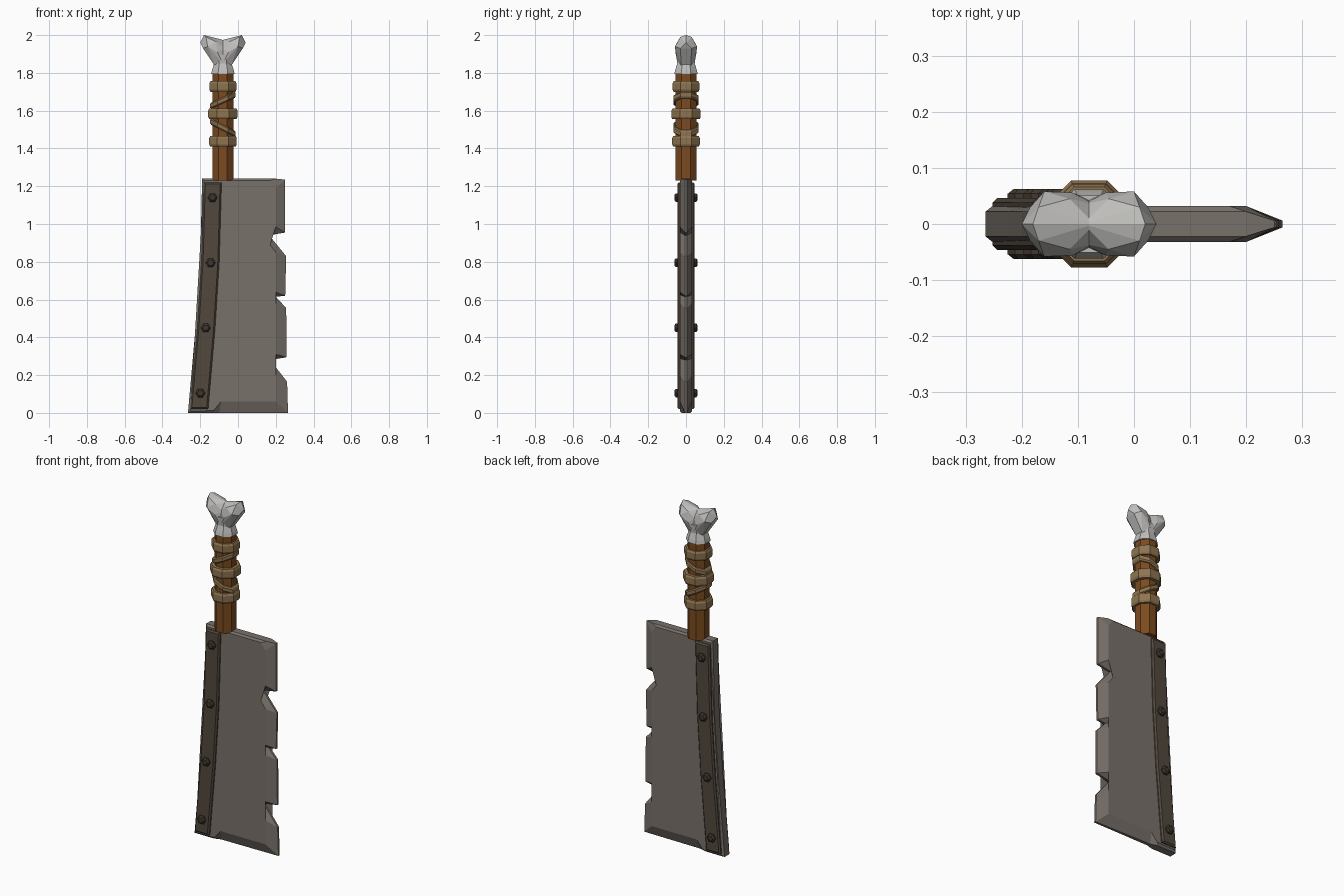
import bpy, bmesh, math
from mathutils import Vector, Matrix

cube = bpy.data.objects.get("Cube")
if cube:
    bpy.data.objects.remove(cube, do_unlink=True)


def material(name, rgb):
    mat = bpy.data.materials.new(name)
    mat.use_nodes = True
    mat.diffuse_color = (*rgb, 1)
    bsdf = mat.node_tree.nodes["Principled BSDF"]
    bsdf.inputs["Base Color"].default_value = (*rgb, 1)
    bsdf.inputs["Roughness"].default_value = 0.8
    return mat


STEEL = material("dull steel", (0.19, 0.165, 0.145))
IRON = material("brown iron", (0.085, 0.066, 0.047))
RIVET = material("dark rivet", (0.05, 0.04, 0.03))
WOOD = material("handle wood", (0.2, 0.07, 0.014))
ROPE = material("tan wrap", (0.27, 0.175, 0.08))
BONE = material("pale bone", (0.52, 0.515, 0.5))

GRIP_X = -0.08


def finish(name, bm, mat):
    bmesh.ops.recalc_face_normals(bm, faces=bm.faces)
    mesh = bpy.data.meshes.new(name)
    bm.to_mesh(mesh)
    bm.free()
    mesh.materials.append(mat)
    obj = bpy.data.objects.new(name, mesh)
    bpy.context.scene.collection.objects.link(obj)
    return obj


def bridge(bm, a, b):
    n = len(a)
    for i in range(n):
        j = (i + 1) % n
        bm.faces.new((a[i], a[j], b[j], b[i]))


def loft(bm, loops, closed=False):
    """Skin a list of point loops, capped unless the last joins the first."""
    rings = [[bm.verts.new(p) for p in loop] for loop in loops]
    for a, b in zip(rings, rings[1:]):
        bridge(bm, a, b)
    if closed:
        bridge(bm, rings[-1], rings[0])
    else:
        bm.faces.new(rings[0])
        bm.faces.new(rings[-1])


def octagon(r, z, slope=0.0):
    pts = []
    for i in range(8):
        a = math.radians(22.5 + 45 * i)
        x, y = r * math.cos(a), r * math.sin(a)
        pts.append((GRIP_X + x, y, z + slope * x))
    return pts


# Blade: outer edge x, z, inner flat x, z, half thickness of the outer edge
SPINE, EDGE = 0.022, 0.006
outline = [
    (-0.19, 1.24, -0.18, 1.23, SPINE),
    (0.2, 1.24, 0.17, 1.23, SPINE),
    (0.25, 1.235, 0.2, 1.19, EDGE),
    (0.25, 0.955, 0.2, 0.985, EDGE),
    (0.165, 0.94, 0.118, 0.957, EDGE),
    (0.255, 0.83, 0.2, 0.85, EDGE),
    (0.25, 0.62, 0.2, 0.64, EDGE),
    (0.2, 0.615, 0.165, 0.625, EDGE),
    (0.255, 0.555, 0.2, 0.58, EDGE),
    (0.258, 0.295, 0.2, 0.31, EDGE),
    (0.17, 0.28, 0.125, 0.288, EDGE),
    (0.26, 0.165, 0.2, 0.2, EDGE),
    (0.265, 0.0, 0.2, 0.06, EDGE),
    (-0.1, 0.0, -0.09, 0.06, 0.01),
    (-0.14, 0.0, -0.13, 0.012, SPINE),
    (-0.265, 0.0, -0.252, 0.01, SPINE),
    (-0.225, 0.45, -0.213, 0.45, SPINE),
    (-0.2, 0.8, -0.19, 0.8, SPINE),
]
FLAT = 0.032
bm = bmesh.new()
loft(bm, [
    [(p[2], -FLAT, p[3]) for p in outline],
    [(p[0], -p[4], p[1]) for p in outline],
    [(p[0], p[4], p[1]) for p in outline],
    [(p[2], FLAT, p[3]) for p in outline],
])
bmesh.ops.triangulate(bm, faces=[f for f in bm.faces if len(f.verts) > 4])
finish("blade", bm, STEEL)

# Reinforcing strip along the spine, showing on both faces
centres = [(-0.134, 1.22), (-0.146, 0.8), (-0.168, 0.45), (-0.205, 0.02)]


def strip_loop(y, inset):
    w = 0.047 - inset
    zs = [(x, min(max(z, 0.02 + inset), 1.22 - inset)) for x, z in centres]
    right = [(x + w, y, z) for x, z in zs]
    left = [(x - w, y, z) for x, z in reversed(zs)]
    return right + left


bm = bmesh.new()
loft(bm, [strip_loop(y, inset) for y, inset in
          ((-0.046, 0.008), (-0.038, 0), (0.038, 0), (0.046, 0.008))])
finish("spine_strip", bm, IRON)

# Hexagonal rivets on both sides
bm = bmesh.new()
for x, z in ((-0.135, 1.14), (-0.145, 0.795), (-0.171, 0.45), (-0.199, 0.105)):
    loops = []
    for y, r in ((-0.062, 0.016), (-0.054, 0.026), (0.054, 0.026), (0.062, 0.016)):
        loops.append([(x + r * math.cos(i * math.pi / 3), y,
                       z + r * math.sin(i * math.pi / 3)) for i in range(6)])
    loft(bm, loops)
finish("rivets", bm, RIVET)

# Octagonal wooden grip
bm = bmesh.new()
loft(bm, [octagon(0.06, 1.23), octagon(0.06, 1.82)])
finish("grip", bm, WOOD)


# Wrap bands: three level rings, and slanted turns between them
def band(name, r, z, height, slope=0.0):
    h = height / 2
    bm = bmesh.new()
    loft(bm, [octagon(radius, z + dz, slope) for radius, dz in
              ((0.05, -h), (r - 0.006, -h), (r, -h * 0.6), (r, h * 0.6),
               (r - 0.006, h), (0.05, h))], closed=True)
    finish(name, bm, ROPE)


for name, r, z in (("upper", 0.077, 1.728), ("middle", 0.084, 1.583), ("lower", 0.079, 1.438)):
    band(name + "_wrap", r, z, 0.056)
band("upper_slanted_wrap", 0.073, 1.655, 0.032, 0.45)
band("lower_slanted_wrap", 0.073, 1.51, 0.032, -0.5)

# Bone pommel: flared neck and two faceted knuckles
bm = bmesh.new()
loft(bm, [octagon(0.067, 1.795), octagon(0.062, 1.815),
          octagon(0.05, 1.85), octagon(0.055, 1.9)])
finish("bone_neck", bm, BONE)

half = [(0.045, 0.025, 1.84), (0.0, 0.045, 1.85), (-0.01, 0.035, 1.93),
        (0.03, 0.056, 1.91), (0.08, 0.058, 1.94), (0.105, 0.03, 1.93),
        (0.035, 0.045, 1.965), (0.09, 0.03, 1.99), (0.12, 0.0, 1.96),
        (0.1, 0.0, 2.0), (-0.01, 0.0, 1.972)]
for name, side in (("left", 1.0), ("right", -1.0)):
    bm = bmesh.new()
    for x, y, z in half:
        for sy in ((1, -1) if y else (1,)):
            bm.verts.new((GRIP_X + side * x, sy * y, z))
    bmesh.ops.convex_hull(bm, input=bm.verts)
    finish(name + "_bone_knuckle", bm, BONE)
